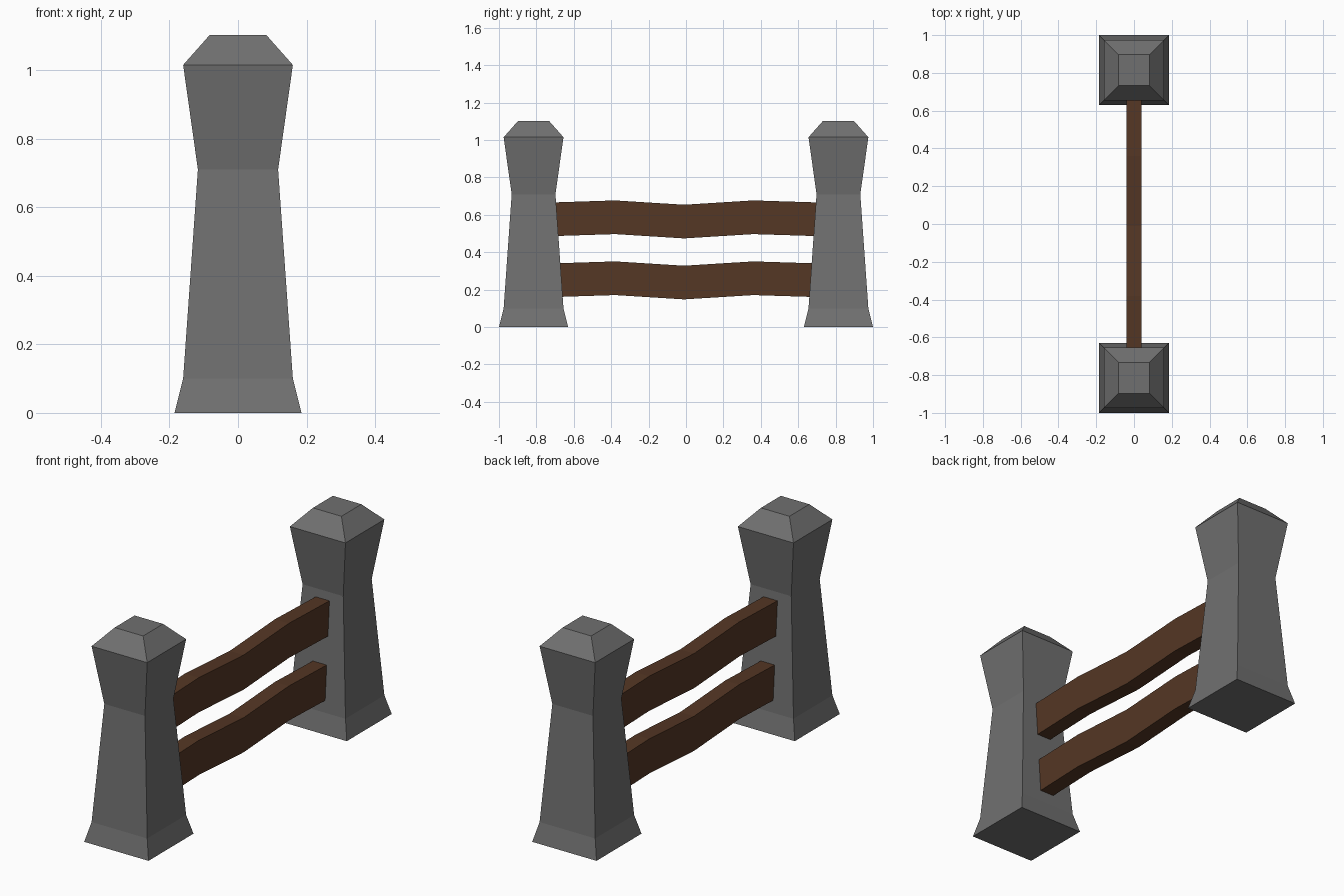
import bpy, bmesh

if "Cube" in bpy.data.objects:
    bpy.data.objects.remove(bpy.data.objects["Cube"])

def make_mat(name, color):
    m = bpy.data.materials.new(name)
    m.diffuse_color = color
    m.use_nodes = True
    m.node_tree.nodes["Principled BSDF"].inputs["Base Color"].default_value = m.diffuse_color
    return m

def loft(name, rings, mat):
    """Skin a list of four-point rings and cap both ends."""
    bm = bmesh.new()
    loops = [[bm.verts.new(p) for p in ring] for ring in rings]
    for a, b in zip(loops, loops[1:]):
        for i in range(4):
            j = (i + 1) % 4
            bm.faces.new((a[i], a[j], b[j], b[i]))
    bm.faces.new(loops[0])
    bm.faces.new(loops[-1])
    bmesh.ops.recalc_face_normals(bm, faces=bm.faces)
    mesh = bpy.data.meshes.new(name)
    bm.to_mesh(mesh)
    bm.free()
    obj = bpy.data.objects.new(name, mesh)
    bpy.context.collection.objects.link(obj)
    mesh.materials.append(mat)
    return obj

CORNERS = [(-1, -1), (1, -1), (1, 1), (-1, 1)]
wood = make_mat("brown_wood", (0.09, 0.038, 0.018, 1))
stone = make_mat("dark_stone", (0.163, 0.163, 0.163, 1))

# Stone posts: (half width, height) from flared foot to bevelled cap
POST = [(0.185, 0), (0.16, 0.10), (0.117, 0.71), (0.16, 1.015), (0.082, 1.103)]
for name, cy in (("front_post", -0.815), ("back_post", 0.815)):
    loft(name, [[(sx * w, cy + sy * w, z) for sx, sy in CORNERS] for w, z in POST], stone)

# Wavy wooden rails, ends set into the posts: (y, height offset of centre)
WAVE = [(-0.75, -0.001), (-0.38, 0.011), (-0.01, -0.012), (0.36, 0.011), (0.74, -0.001)]
for name, cz in (("lower_rail", 0.25), ("upper_rail", 0.576)):
    loft(name, [[(sx * 0.04, y, cz + dz + sz * 0.09) for sx, sz in CORNERS]
                for y, dz in WAVE], wood)
